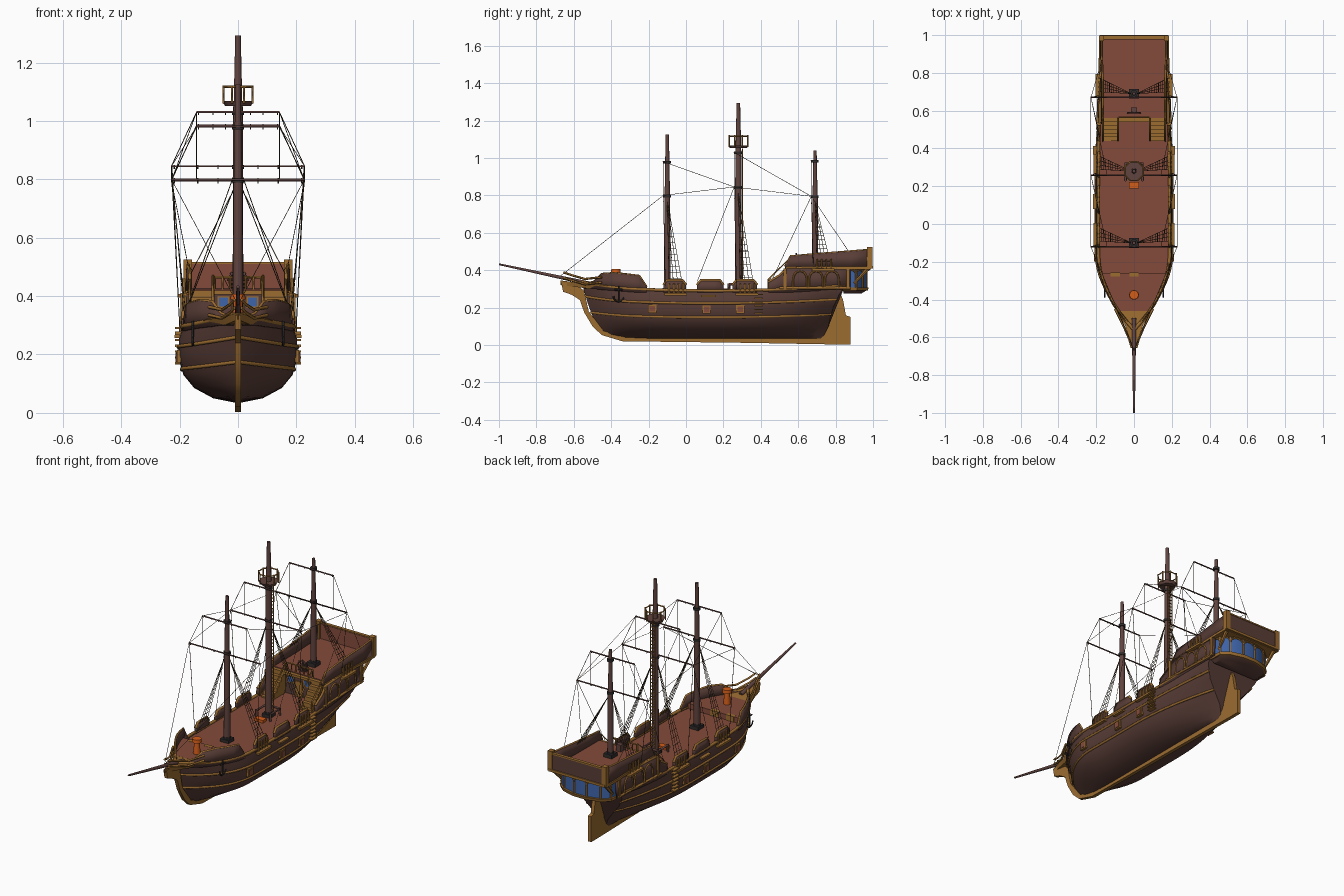
import bpy, bmesh, math
from mathutils import Vector

cube = bpy.data.objects.get("Cube")
if cube:
    bpy.data.objects.remove(cube, do_unlink=True)


def material(name, r, g, b):
    m = bpy.data.materials.new(name)
    m.use_nodes = True
    m.diffuse_color = (r, g, b, 1)
    m.node_tree.nodes["Principled BSDF"].inputs["Base Color"].default_value = (r, g, b, 1)
    return m


HULL = material("dark hull wood", .10, .047, .038)
MAST = material("mast wood", .12, .058, .05)
DECK = material("red deck wood", .23, .071, .044)
TRIM = material("ochre trim", .33, .15, .03)
ROPE = material("dark rope", .06, .04, .02)
GLASS = material("blue glass", .05, .13, .40)
ORANGE = material("orange brass", .65, .11, .01)
IRON = material("black iron", .03, .025, .025)
SIDES = (("right", -1), ("left", 1))


def mesh(name, verts, faces, mat, angle=35):
    bm = bmesh.new()
    vs = [bm.verts.new(v) for v in verts]
    for f in faces:
        bm.faces.new([vs[i] for i in f])
    bmesh.ops.remove_doubles(bm, verts=bm.verts, dist=1e-5)
    bmesh.ops.recalc_face_normals(bm, faces=bm.faces)
    me = bpy.data.meshes.new(name)
    bm.to_mesh(me)
    bm.free()
    me.materials.append(mat)
    me.shade_smooth()
    me.set_sharp_from_angle(angle=math.radians(angle))
    ob = bpy.data.objects.new(name, me)
    bpy.context.collection.objects.link(ob)
    return ob


def loft(name, rings, mat, angle=35):
    n = len(rings[0])
    verts = [p for r in rings for p in r]
    faces = [(k * n + i, k * n + (i + 1) % n, (k + 1) * n + (i + 1) % n, (k + 1) * n + i)
             for k in range(len(rings) - 1) for i in range(n)]
    faces += [tuple(range(n)), tuple(range(len(verts) - n, len(verts)))]
    return mesh(name, verts, faces, mat, angle)


def box(name, c, size, mat):
    x, y, z = (s / 2 for s in size)
    quad = ((-x, -y), (x, -y), (x, y), (-x, y))
    return loft(name, [[(c[0] + a, c[1] + b, c[2] + h) for a, b in quad] for h in (-z, z)], mat)


def pole(name, a, b, r1, r2, mat, n=10):
    a, b = Vector(a), Vector(b)
    q = (b - a).to_track_quat('Z', 'Y')
    ring = [Vector((math.cos(t), math.sin(t), 0)) for t in (math.tau * i / n for i in range(n))]
    return loft(name, [[p + q @ (v * r) for v in ring] for p, r in ((a, r1), (b, r2))], mat, 50)


def tubes(name, paths, r, mat, res=0):
    cu = bpy.data.curves.new(name, 'CURVE')
    cu.dimensions, cu.bevel_depth, cu.bevel_resolution, cu.use_fill_caps = '3D', r, res, True
    for path in paths:
        s = cu.splines.new('POLY')
        s.points.add(len(path) - 1)
        for p, co in zip(s.points, path):
            p.co = (*co, 1)
    cu.materials.append(mat)
    ob = bpy.data.objects.new(name, cu)
    bpy.context.collection.objects.link(ob)
    return ob


# Hull: waterlines as (height, half width, bow y, stern y, stern width share)
ROWS = [(.035, .01, -.33, .72, 1), (.05, .085, -.42, .74, .12), (.085, .15, -.47, .76, .22),
        (.13, .187, -.5, .77, .38), (.19, .204, -.525, .79, .62), (.25, .202, -.545, .82, .82),
        (.29, .19, -.56, .85, .9)]


def hull(u, v):
    k = min(int(v), len(ROWS) - 2)
    z, w, bow, stern, share = (a + (b - a) * (v - k) for a, b in zip(ROWS[k], ROWS[k + 1]))
    fore = 1 - (1 - min(u / .3, 1)) ** 2.1
    aft = 1 - (1 - share) * max(0, (u - .55) / .45) ** 2
    sheer = .028 * (2 * u - 1) ** 2 + .02 * max(0, 1 - u / .2) ** 2
    return w * fore * aft, bow + (stern - bow) * u, z + sheer * v / 6


def hull_at(y, v=6):
    lo, hi = hull(0, v)[1], hull(1, v)[1]
    return hull(min(max((y - lo) / (hi - lo), 0), 1), v)


def rail_x(y):
    return hull_at(y)[0]


STEPS = [(i / 32) ** 1.3 for i in range(33)]
rings = []
for u in STEPS:
    half = [hull(u, v) for v in range(len(ROWS))]
    rings.append([(-x, y, z) for x, y, z in reversed(half)] + half)
n = len(rings[0])
faces = [(k * n + i, k * n + i + 1, (k + 1) * n + i + 1, (k + 1) * n + i)
         for k in range(len(rings) - 1) for i in range(n - 1)]
faces.append(tuple(range(len(rings) * n - n, len(rings) * n)))
mesh("hull", [p for r in rings for p in r], faces, HULL, 40)

# Wales and rail, keel with stem and rudder
for label, v, r in (("lower_wale", 3.3, .007), ("upper_wale", 4.55, .007), ("rail", 6, .009)):
    tubes(label, [[(s * hull(u, v)[0], *hull(u, v)[1:]) for u in STEPS] for _, s in SIDES], r, TRIM, 1)
KEEL = [(-.667, .335), (-.657, .285), (-.61, .268), (-.567, .24), (-.545, .176), (-.5, .1), (-.45, .053),
        (-.34, .02), (.3, .012), (.8, .003), (.88, .003), (.88, .15), (.855, .158), (.84, .24), (.82, .29),
        (.79, .27), (.71, .045), (-.32, .04), (-.44, .075), (-.52, .18), (-.545, .29), (-.6, .335)]
loft("keel_and_rudder", [[(x, y, z) for y, z in KEEL] for x in (-.01, .01)], TRIM)


# Decks
def deck(name, ys, xf, zf, mat, thick=.012):
    half = [(xf(y), y, zf(y)) for y in ys]
    ring = [(-x, y, z) for x, y, z in half] + half[::-1]
    loft(name, [[(x, y, z - t) for x, y, z in ring] for t in (thick, 0)], mat)


def span(a, b, n=10):
    return [a + (b - a) * i / n for i in range(n + 1)]


def aft_x(y):
    return rail_x(min(y, .8))


def poop_x(y):
    return min(aft_x(y), .168 + .04 * max(0, y - .75))


deck("main_deck", span(-.3, .6), lambda y: rail_x(y) - .004, lambda y: hull_at(y)[2] - .008, DECK)
deck("fore_deck", span(-.46, -.26), lambda y: rail_x(y) - .006, lambda y: .322, DECK, .04)
deck("poop_floor", span(.54, .99), lambda y: poop_x(y) + .012, lambda y: .419, TRIM, .014)
deck("poop_deck", span(.56, .98), lambda y: poop_x(y) - .004, lambda y: .424, DECK, .008)
for i, x in enumerate((-.1, 0)):
    box(f"fore_deck_step_{i}", (x, -.268, .305), (.05, .022, .036), TRIM)
box("aft_bulkhead", (0, .565, .345), (.35, .012, .14), HULL)


# Bulwarks: profiles of (y, bottom, top) following the hull on both sides
def bulwark(name, xf, prof, r=.008):
    for side, s in SIDES:
        pts = []
        for (y0, b0, t0), (y1, b1, t1) in zip(prof, prof[1:]):
            for f in (0, .25, .5, .75):
                pts.append((y0 + (y1 - y0) * f, b0 + (b1 - b0) * f, t0 + (t1 - t0) * f))
        pts.append(prof[-1])
        low = [(s * xf(y), y, b) for y, b, t in pts]
        top = [(s * (xf(y) - .003), y, t) for y, b, t in pts]
        m = len(pts)
        ob = mesh(f"{side}_{name}", low + top, [(i, i + 1, m + i + 1, m + i) for i in range(m - 1)], HULL)
        sol = ob.modifiers.new("thickness", 'SOLIDIFY')
        sol.thickness, sol.offset = .012, 0
        tubes(f"{side}_{name}_cap", [top], r, TRIM)


bulwark("fore_bulwark", rail_x, [(-.54, .3, .325), (-.49, .3, .34), (-.45, .295, .38), (-.38, .29, .385),
                                 (-.25, .28, .37), (-.21, .28, .31)], .006)
for i, (a, b) in enumerate(((-.12, -.0), (.06, .2), (.25, .38))):
    bulwark(f"waist_bulwark_{i}", rail_x, [(a, .28, .32), (a + .02, .28, .345), (b - .02, .28, .345), (b, .28, .32)])
bulwark("aft_side", aft_x, [(.44, .28, .335), (.5, .28, .37), (.54, .28, .41), (.88, .3, .415)])
bulwark("poop_bulwark", poop_x, [(.53, .41, .42), (.56, .41, .475), (.995, .415, .51)], .006)
box("transom_panel", (0, .988, .465), (.34, .012, .09), HULL)
box("transom_lining", (0, .979, .468), (.33, .005, .085), DECK)
box("transom_rail", (0, .988, .512), (.34, .018, .008), TRIM)
box("transom_sill", (0, .988, .415), (.36, .024, .014), TRIM)
for side, s in SIDES:
    box(f"{side}_stern_post", (s * .172, .983, .468), (.028, .03, .114), TRIM)
    pole(f"{side}_stern_bracket", (s * .16, .9, .33), (s * .166, .975, .41), .007, .012, TRIM, 6)
    # Arched panels, posts and moulding on the aft sides
    for y in (.53, .865):
        box(f"{side}_aft_post", (s * aft_x(y), y, .355), (.022, .016, .11), TRIM)
    tubes(f"{side}_aft_moulding", [[(s * (aft_x(y) + .006), y, .305) for y in span(.5, .88)]], .008, TRIM)
    tubes(f"{side}_aft_arches", [[(s * (aft_x(y) + .006), y - .038 * math.cos(t), .31 + .085 * math.sin(t) ** .5)
                                  for t in span(0, math.pi, 12)] for y in (.61, .695, .78)], .005, TRIM)

# Stern gallery: glazed bay with sill, head, posts and arches
PLAN = [(.162, .84), (.158, .91), (.115, .945), (.04, .965)]
PLAN += [(-x, y) for x, y in reversed(PLAN)]


def bay(z, grow=0):
    return [(x * (1 + grow), y + (y - .85) * grow * 2, z) for x, y in PLAN]


loft("gallery_glass", [bay(.3), bay(.415)], GLASS)
loft("gallery_sill", [bay(.291, .03), bay(.308, .05)], TRIM)
loft("gallery_base", [bay(.275, -.12), bay(.292, 0)], HULL)
loft("gallery_head", [bay(.402, .02), bay(.415, .06)], TRIM)
tubes("gallery_posts", [[(x, y, .3), (x, y, .41)] for x, y in PLAN], .006, TRIM)
arches = []
for a, b in zip(bay(.31, .01), bay(.31, .01)[1:]):
    a, b = Vector(a), Vector(b)
    arches.append([a.lerp(b, .5 - .5 * math.cos(t)) + Vector((0, 0, .06 + .033 * math.sin(t)))
                   for t in span(0, math.pi, 8)])
tubes("gallery_arches", arches, .004, TRIM)

# Beakhead and bowsprit
BEAK = [(-.12, -.42, .318), (.12, -.42, .318), (.05, -.53, .328), (0, -.67, .345), (-.05, -.53, .328)]
loft("beakhead", [[(x * .8, y, z - .025) for x, y, z in BEAK], BEAK], TRIM)
for i, h in enumerate((0, .028)):
    tubes(f"beak_rails_{i}", [[(s * .1, -.45, .335 + h), (s * .055, -.54, .325 + h), (s * .025, -.61, .345 + h),
                               (s * .012, -.655, .36 + h)] for _, s in SIDES], .006, TRIM)
pole("bowsprit", (0, -.5, .325), (0, -1, .432), .012, .005, MAST)

# Masts with yards, shrouds and ladders: y, base, joint, top, radius, lower yard, upper yard
RIGS = {"fore": (-.1, .27, .8, 1.125, .018, .8, .98), "main": (.28, .27, 1.04, 1.293, .019, .845, 1.03),
        "mizzen": (.69, .41, .79, 1.04, .017, .795, .985)}
tips = {}
for label, (y, base, joint, top, r, low, high) in RIGS.items():
    pole(f"{label}_mast", (0, y, base), (0, y, joint), r, r * .85, MAST, 12)
    pole(f"{label}_topmast", (0, y, joint), (0, y, top), r * .8, r * .5, MAST, 12)
    for i, z in enumerate((base + .03, low - .01, high - .01)):
        pole(f"{label}_collar_{i}", (0, y, z), (0, y, z + .014), r * 1.1, r * 1.1, IRON, 12)
    box(f"{label}_mast_step", (0, y, base + .02), (.052, .052, .03), IRON)
    yf = y - r - .003
    tips[label] = (yf, low, high)
    for tag, z, w in (("lower", low, .23), ("upper", high, .142)):
        tubes(f"{label}_{tag}_yard", [[(-w, yf, z), (w, yf, z)]], .0037, MAST, 1)
        tubes(f"{label}_{tag}_toggles", [[(x * w, yf, z + .004), (x * w, yf, z - .009)]
                                         for x in (-.95, -.6, -.3, .3, .6, .95)], .002, ROPE)
    lines = []
    for _, s in SIDES:
        foot_z = .3 if label != "mizzen" else .43
        feet = [Vector((s * (aft_x(y) + .006), y + d, foot_z)) for d in (.01, .035, .06, .085)]
        head = Vector((s * .014, y, low - .03))
        lines += [[f, head] for f in feet]
        lines += [[feet[0].lerp(head, t), feet[-1].lerp(head, t)] for t in span(.05, .6, 8)]
        lines += [[(s * .228, yf, low), (s * .142, yf, high)], [(s * .142, yf, high), (s * .142, yf, low)],
                  [(s * .226, yf, low), (s * (aft_x(y) + .01), y - .01, foot_z)]]
        # Channels and deadeyes below the shrouds
        box(f"{label}_channel", (s * (aft_x(y) + .012), y + .045, foot_z - .028), (.026, .12, .012), TRIM)
        for f in feet:
            pole(f"{label}_deadeye", f - Vector((0, 0, .035)), f + Vector((0, 0, .03)), .006, .006, TRIM, 6)
    tubes(f"{label}_rigging", lines, .0015, ROPE)
tubes("mast_ladder", [[(-.014, .303, z), (.014, .303, z)] for z in span(.32, 1.04, 36)]
      + [[(x, .303, .3), (x, .303, 1.05)] for x in (-.014, .014)], .003, TRIM)

# Stays and braces between the yards
stays = []
for _, s in SIDES:
    (fy, fl, fh), (my, ml, mh), (zy, zl, zh) = tips["fore"], tips["main"], tips["mizzen"]
    stays += [[(0, -.67, .37), (s * .228, fy, fl), (s * .228, my, ml), (s * .228, zy, zl), (s * .17, .87, .5)],
              [(s * .142, fy, fh), (s * .228, my, ml)], [(s * .142, my, mh), (s * .228, zy, zl)],
              [(s * .228, my, ml), (s * .185, .06, .34)], [(s * .228, zy, zl), (s * .18, .46, .35)]]
tubes("stays", stays, .0013, ROPE)

# Crow's nest
ring = [(.054 * math.cos(t), .28 + .054 * math.sin(t)) for t in (math.tau * (i + .5) / 8 for i in range(8))]
pole("nest_floor", (0, .28, 1.052), (0, .28, 1.068), .045, .054, MAST, 8)
tubes("nest_rail", [[(x, y, 1.117) for x, y in ring + ring[:1]]], .004, TRIM)
tubes("nest_posts", [[(x, y, 1.06), (x, y, 1.122)] for x, y in ring], .004, TRIM)

for side, s in SIDES:
    # Gun ports
    for i, y in enumerate((-.18, .11, .29)):
        x, _, z = hull_at(y, 4)
        box(f"{side}_port_frame_{i}", (s * x, y, z), (.014, .044, .044), TRIM)
        box(f"{side}_port_{i}", (s * x, y, z), (.02, .03, .03), DECK)
    # Side platform, boarding steps, stairs to the poop and windows
    box(f"{side}_side_platform", (s * .205, .12, .262), (.024, .08, .01), TRIM)
    for i, z in enumerate(span(.17, .29, 6)):
        box(f"{side}_boarding_step_{i}", (s * .203, .39, z), (.026, .045, .007), TRIM)
    for i in range(6):
        h = .024 * (i + 1)
        box(f"{side}_stair_{i}", (s * .125, .45 + .02 * i, .275 + h / 2), (.075, .02, h), TRIM)
    for e in (.085, .165):
        tubes(f"{side}_stair_rail", [[(s * e, .44, .3), (s * e, .44, .35), (s * e, .56, .47), (s * e, .56, .42)]], .005, TRIM)
    box(f"{side}_window_frame", (s * .05, .558, .38), (.042, .008, .042), TRIM)
    box(f"{side}_window", (s * .05, .556, .38), (.03, .009, .03), GLASS)
    # Bow anchors
    ax = s * (hull_at(-.36, 5.5)[0] + .012)
    tubes(f"{side}_anchor", [[(ax, -.36, .235), (ax, -.36, .315)], [(ax, -.382, .297), (ax, -.338, .297)],
                             [(ax, -.36 + .028 * math.cos(t), .26 - .028 * math.sin(t)) for t in span(0, math.pi, 8)]],
          .0045, IRON)

# Deck fittings
tubes("poop_front_rail", [[(-.08, .565, .465), (.08, .565, .465)]]
      + [[(x, .565, .42), (x, .565, .465)] for x in span(-.08, .08, 6)], .004, TRIM)
box("cabin_door", (0, .557, .33), (.045, .008, .1), TRIM)
pole("capstan_body", (0, -.375, .32), (0, -.375, .39), .02, .014, ORANGE, 12)
pole("capstan_head", (0, -.375, .388), (0, -.375, .407), .026, .024, ORANGE, 12)
box("hatch", (0, .205, .292), (.055, .035, .02), ORANGE)
tubes("mast_pin_rail", [[(-.045, .23, .325), (-.045, .32, .325), (.045, .32, .325), (.045, .23, .325)]]
      + [[(x, y, .28), (x, y, .33)] for x in (-.045, .045) for y in (.23, .32)], .007, MAST)
tubes("steering_wheel", [[(.03 * math.cos(t), .59, .455 + .03 * math.sin(t)) for t in span(0, math.tau, 16)]]
      + [[(-.037 * math.cos(t), .59, .455 - .037 * math.sin(t)), (.037 * math.cos(t), .59, .455 + .037 * math.sin(t))]
         for t in span(0, math.pi, 4)], .004, MAST)
box("wheel_stand", (0, .605, .44), (.03, .025, .045), MAST)
